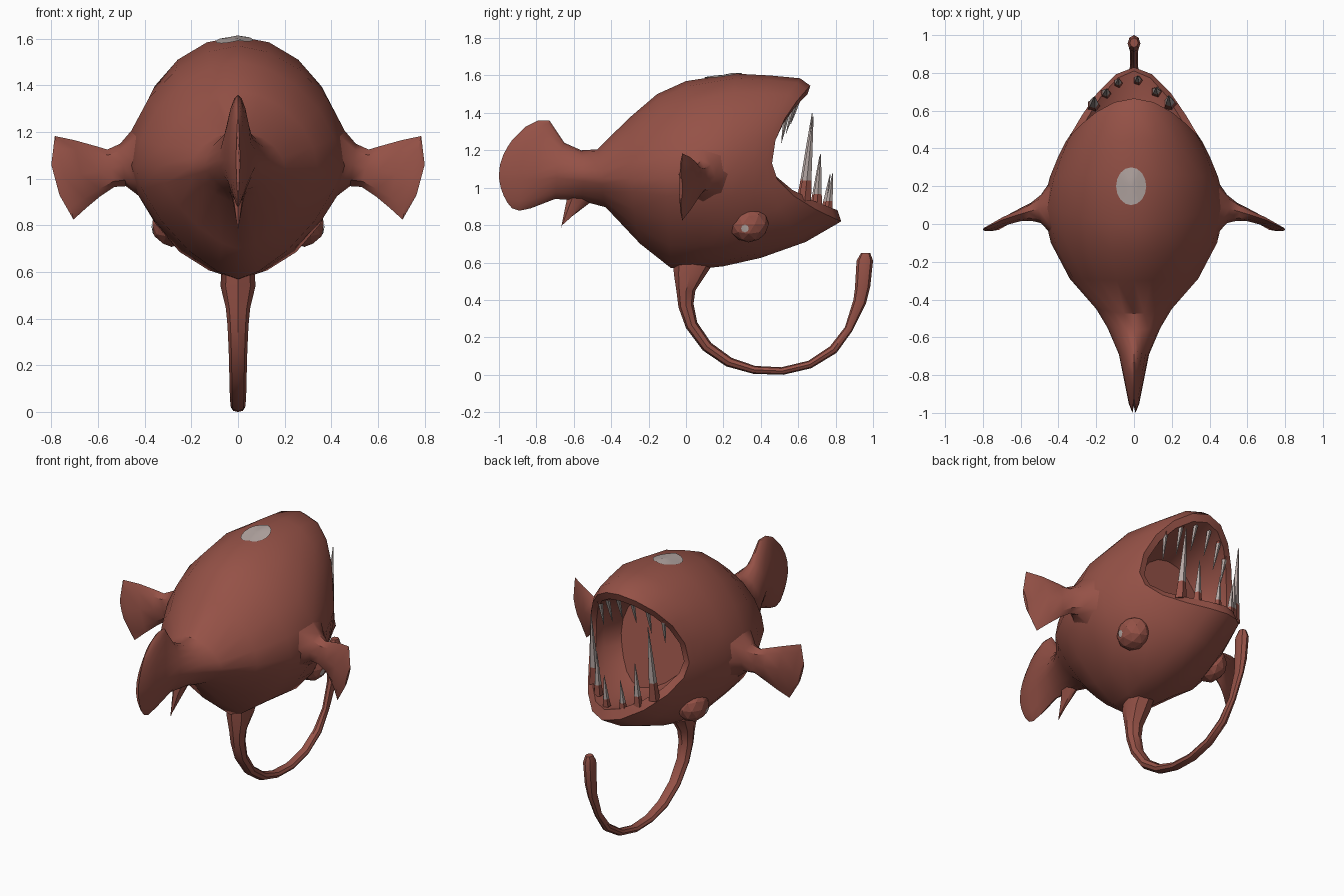
import bpy, bmesh, math
from mathutils import Vector
from mathutils.bvhtree import BVHTree

if "Cube" in bpy.data.objects:
    bpy.data.objects.remove(bpy.data.objects["Cube"], do_unlink=True)


def make_material(name, colour):
    mat = bpy.data.materials.new(name)
    mat.use_nodes = True
    mat.diffuse_color = (*colour, 1)
    mat.node_tree.nodes["Principled BSDF"].inputs["Base Color"].default_value = (*colour, 1)
    return mat


skin = make_material("reddish brown skin", (0.30, 0.083, 0.062))
bone = make_material("pale grey bone", (0.47, 0.395, 0.375))


def finish(name, bm, materials, angle=38):
    """Turn a bmesh into a named, shaded object."""
    bmesh.ops.recalc_face_normals(bm, faces=bm.faces)
    mesh = bpy.data.meshes.new(name)
    bm.to_mesh(mesh)
    bm.free()
    for mat in materials:
        mesh.materials.append(mat)
    obj = bpy.data.objects.new(name, mesh)
    bpy.context.collection.objects.link(obj)
    bpy.ops.object.select_all(action="DESELECT")
    obj.select_set(True)
    bpy.context.view_layer.objects.active = obj
    bpy.ops.object.shade_smooth_by_angle(angle=math.radians(angle))
    return obj


def loft(name, rings, materials, rule=lambda span: 0):
    """Skin a row of closed rings and cap both ends; rule picks a material per span."""
    bm = bmesh.new()
    loops = [[bm.verts.new(p) for p in ring] for ring in rings]
    for span, (a, b) in enumerate(zip(loops, loops[1:])):
        for i in range(len(a)):
            j = (i + 1) % len(a)
            bm.faces.new((a[i], a[j], b[j], b[i])).material_index = rule(span)
    bm.faces.new(loops[0])
    bm.faces.new(loops[-1]).material_index = rule(len(loops) - 2)
    return finish(name, bm, materials)


def lens(p, q, thick, n=8):
    """Elliptical ring whose long axis runs from p to q."""
    p, q, thick = Vector(p), Vector(q), Vector(thick)
    turns = [2 * math.pi * i / n for i in range(n)]
    return [(p + q) / 2 + (p - q) / 2 * math.cos(t) + thick * math.sin(t) for t in turns]


def surface_of(obj):
    return BVHTree.FromPolygons([v.co for v in obj.data.vertices],
                                [tuple(p.vertices) for p in obj.data.polygons])


def body_ring(station, n=20):
    """Ring bent fore and aft to follow its top, side and bottom points; keeled in the trunk."""
    y_top, z_top, y_mid, z_mid, width, y_bot, z_bot = station
    upper, lower = (1.78, 1.45) if y_mid < .2 else (1.95, 1.85)
    ring = []
    for i in range(n):
        t = 2 * math.pi * i / n
        c, s = math.cos(t), math.sin(t)
        power = 2 / (upper if s > 0 else lower)
        x = width * math.copysign(abs(c) ** power, c)
        h = abs(s) ** power
        y_end, z_end = (y_top, z_top) if s > 0 else (y_bot, z_bot)
        ring.append((x, y_mid + (y_end - y_mid) * h * h, z_mid + (z_end - z_mid) * h))
    return ring


# Body with tail fan, lips and mouth cavity: top y z, side y z width, bottom y z
stations = [
    (-.925, 1.26, -1, 1.07, .008, -.955, .92),
    (-.86, 1.325, -.95, 1.075, .028, -.93, .89),
    (-.79, 1.36, -.88, 1.08, .042, -.89, .877),
    (-.73, 1.36, -.8, 1.08, .058, -.83, .89),
    (-.65, 1.24, -.69, 1.08, .08, -.7, .94),
    (-.56, 1.2, -.55, 1.06, .14, -.56, .93),
    (-.475, 1.205, -.45, 1.05, .2, -.43, .896),
    (-.3, 1.376, -.29, 1.05, .34, -.245, .7),
    (-.155, 1.5, -.1, 1.05, .44, -.08, .57),
    (0, 1.57, .09, 1.07, .485, .06, .565),
    (.26, 1.61, .25, 1.1, .445, .2, .58),
    (.45, 1.6, .36, 1.12, .4, .4, .625),
    (.61, 1.585, .43, 1.13, .365, .64, .71),
    (.665, 1.545, .46, 1.13, .345, .83, .82),
    (.65, 1.5, .455, 1.13, .305, .81, .88),
    (.5, 1.45, .39, 1.12, .3, .62, .85),
    (.3, 1.4, .3, 1.1, .24, .45, .88),
]
body = loft("body", [body_ring(s) for s in stations], [skin])

# Pale patch laid on the back, following the surface
surface = surface_of(body)
bm = bmesh.new()
bmesh.ops.create_circle(bm, cap_ends=True, cap_tris=True, segments=16, radius=1)
bmesh.ops.subdivide_edges(bm, edges=bm.edges, cuts=1)
for v in bm.verts:
    x, y = v.co.x * .08 - .015, v.co.y * .1 + .2
    hit = surface.ray_cast(Vector((x, y, 3)), Vector((0, 0, -1)))[0]
    v.co = (x, y, hit.z + .006)
finish("back_patch", bm, [bone])

# Lure stalk: outer y z, inner y z, half width
stalk = [
    (-.07, .63, .17, .63, .07), (-.065, .54, .11, .54, .075),
    (-.05, .44, .05, .45, .052), (-.04, .36, .04, .38, .045),
    (0, .25, .06, .28, .04), (.09, .13, .135, .17, .037),
    (.215, .045, .245, .09, .035), (.36, .005, .37, .047, .032),
    (.52, 0, .51, .04, .03), (.67, .035, .655, .075, .028),
    (.805, .117, .77, .152, .025), (.89, .235, .85, .255, .02),
    (.962, .38, .895, .4, .022), (.985, .47, .903, .46, .03),
    (1, .61, .912, .61, .034), (.985, .65, .935, .65, .022),
]
loft("lure_stalk", [lens((0, a, b), (0, c, d), (w, 0, 0)) for a, b, c, d, w in stalk], [skin])

# Small fin under the tail: rear y, front y, height, half thickness
belly_fin = [(-.63, -.4, .97, .05), (-.645, -.5, .9, .025), (-.668, -.655, .785, .004)]
loft("under_tail_fin",
     [lens((0, a, z), (0, b, z + .03), (w, 0, 0)) for a, b, z, w in belly_fin], [skin])

# Side fin with a flared root: top x z, bottom x z, y, half thickness
side_fin = [
    (.37, 1.29, .35, .87, .09, .22), (.445, 1.22, .43, .93, .09, .145),
    (.505, 1.15, .48, .968, .08, .075), (.56, 1.125, .53, .965, .065, .048),
    (.61, 1.14, .59, .925, .05, .035), (.7, 1.165, .65, .875, .02, .025),
    (.785, 1.183, .705, .825, -.02, .016), (.8, 1.06, .765, .93, -.028, .01),
]

# Teeth: x, base y z, tip y z, radius
lower_teeth = [
    (-.215, .625, .93, .675, 1.4, .036), (-.15, .69, .9, .715, 1.17, .03),
    (-.085, .745, .88, .77, 1.07, .026), (.02, .76, .88, .785, 1.08, .026),
    (.12, .7, .9, .72, 1.18, .03), (.19, .635, .93, .68, 1.38, .036),
]
upper_teeth = [(.22, .54, 1.4, .51, 1.24, .02), (.14, .585, 1.46, .535, 1.29, .02),
               (.05, .61, 1.5, .56, 1.34, .02)]
upper_teeth += [(-x, *rest) for x, *rest in upper_teeth]

# Thin five-sided spikes, skin coloured at the gum
for row, teeth, gum in (("lower", lower_teeth, .24), ("upper", upper_teeth, .1)):
    for number, (x, y0, z0, y1, z1, radius) in enumerate(teeth, 1):
        base, tip = Vector((x, y0, z0)), Vector((x * .97, y1, z1))
        rings = []
        for f, r in ((0, 1), (gum, .72), (.6, .42), (1, .06)):
            centre, reach = base.lerp(tip, f), Vector((radius * r, 0, 0))
            rings.append(lens(centre + reach, centre - reach, (0, radius * r, 0), 5))
        loft(f"{row}_tooth_{number}", rings, [skin, bone], lambda span: min(span, 1))

for side, sx in (("left", 1), ("right", -1)):
    loft(side + "_fin",
         [lens((sx * a, y, b), (sx * c, y, d), (0, w, 0)) for a, b, c, d, y, w in side_fin], [skin])

    # Flattened, faceted eye bulge with a small pale pupil plate
    bm = bmesh.new()
    bmesh.ops.create_icosphere(bm, subdivisions=2, radius=.108)
    for v in bm.verts:
        v.co = (sx * (.285 + v.co.x * .8), .335 + v.co.y, .805 + v.co.z * .9)
    eye = finish(side + "_eye", bm, [skin], 15)
    eye_surface = surface_of(eye)
    bm = bmesh.new()
    bmesh.ops.create_circle(bm, cap_ends=True, cap_tris=True, segments=8, radius=.021)
    for v in bm.verts:
        y, z = .315 + v.co.x, .782 + v.co.y
        hit = eye_surface.ray_cast(Vector((sx * 2, y, z)), Vector((-sx, 0, 0)))[0]
        v.co = (hit.x + sx * .005, y, z)
    finish(side + "_pupil", bm, [bone])
